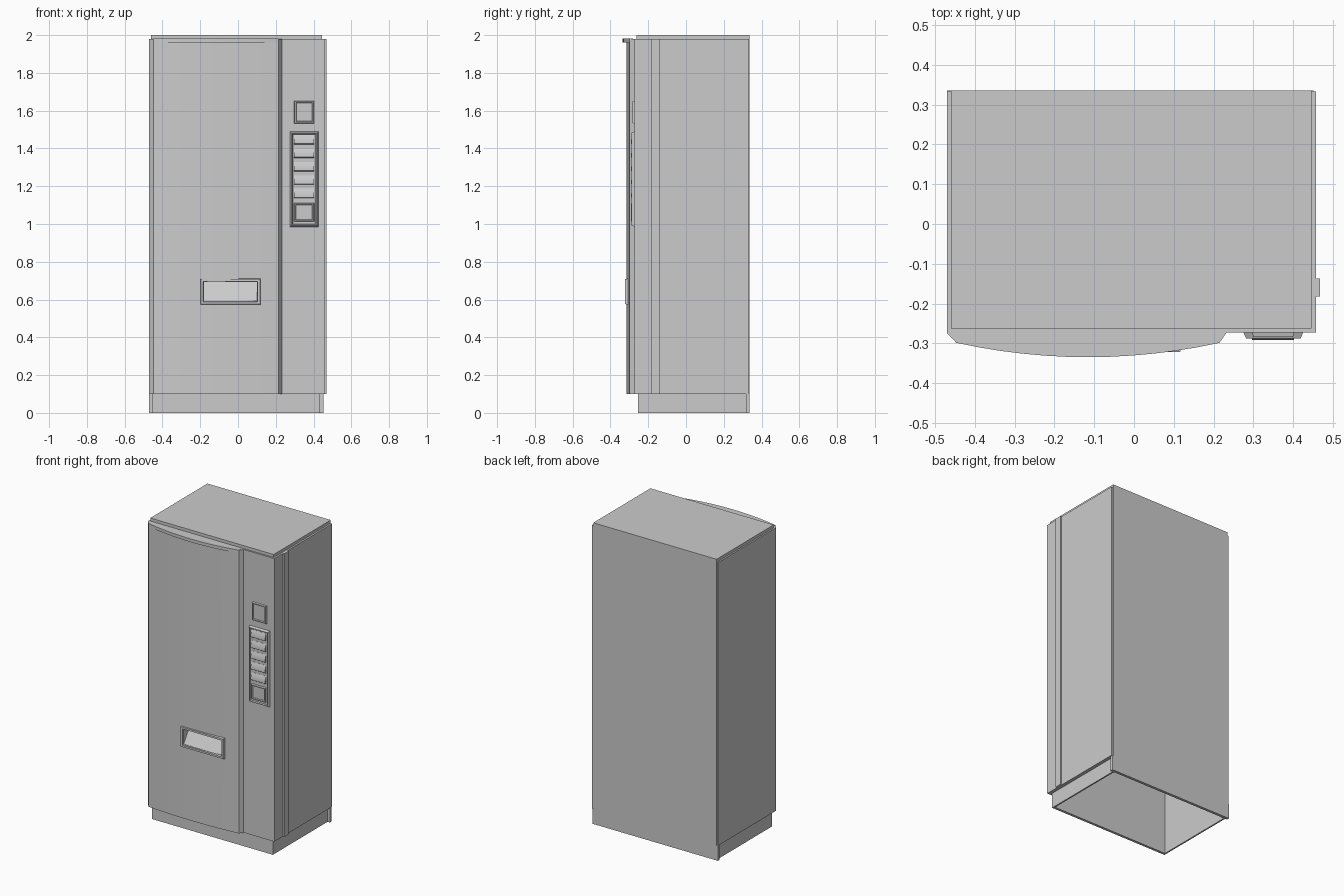
import bpy, bmesh, math
from mathutils import Vector

if "Cube" in bpy.data.objects:
    bpy.data.objects.remove(bpy.data.objects["Cube"])


def finish(name, bm, smooth=None):
    bmesh.ops.recalc_face_normals(bm, faces=bm.faces)
    me = bpy.data.meshes.new(name)
    bm.to_mesh(me)
    bm.free()
    ob = bpy.data.objects.new(name, me)
    bpy.context.collection.objects.link(ob)
    if smooth:
        bpy.ops.object.select_all(action='DESELECT')
        ob.select_set(True)
        bpy.context.view_layer.objects.active = ob
        bpy.ops.object.shade_smooth_by_angle(angle=math.radians(smooth))
    return ob


def prism(name, pts, a, b, axis='z', smooth=None):
    """Extrude an outline: (x, y) points along z, or (y, z) points along x."""
    bm = bmesh.new()
    place = (lambda p, t: (p[0], p[1], t)) if axis == 'z' else (lambda p, t: (t, p[0], p[1]))
    lo = [bm.verts.new(place(p, a)) for p in pts]
    hi = [bm.verts.new(place(p, b)) for p in pts]
    bm.faces.new(lo)
    bm.faces.new(hi)
    n = len(pts)
    for i in range(n):
        j = (i + 1) % n
        bm.faces.new((lo[i], lo[j], hi[j], hi[i]))
    return finish(name, bm, smooth)


def box(name, x0, x1, y0, y1, z0, z1):
    return prism(name, [(x0, y0), (x1, y0), (x1, y1), (x0, y1)], z0, z1)


def rings(name, x0, x1, z0, z1, steps, cap=True):
    """Nested rectangles on the front: each step is (inset, y)."""
    bm = bmesh.new()
    loops = []
    for d, y in steps:
        loops.append([bm.verts.new(p) for p in (
            (x0 + d, y, z0 + d), (x1 - d, y, z0 + d), (x1 - d, y, z1 - d), (x0 + d, y, z1 - d))])
    for a, b in zip(loops, loops[1:]):
        for i in range(4):
            j = (i + 1) % 4
            bm.faces.new((a[i], a[j], b[j], b[i]))
    if cap:
        bm.faces.new(loops[-1])
    ob = finish(name, bm)
    # make the open shell face the front
    if sum((p.normal.y * p.area) for p in ob.data.polygons) > 0:
        ob.data.flip_normals()
    return ob


def cut(ob, cutter):
    m = ob.modifiers.new("cut", 'BOOLEAN')
    m.object = cutter
    m.operation = 'DIFFERENCE'
    m.solver = 'EXACT'
    cutter.hide_render = True
    cutter.hide_viewport = False
    cutter.display_type = 'WIRE'


def bow(depth, n):
    """Bowed door front between its two chamfers."""
    out = []
    for i in range(n + 1):
        t = i / n
        out.append((-0.447 + 0.662 * t, -0.299 - depth * (1 - (2 * t - 1) ** 2)))
    return out


# Cabinet with bowed door and flat control column
outline = [(-0.47, -0.275)] + bow(0.016, 12) + [
    (0.233, -0.273), (0.458, -0.273), (0.458, 0.333), (-0.47, 0.333)]
cabinet = prism("cabinet", outline, 0.1, 1.98, smooth=20)

# Hollow inside, open at the bottom
hollow = box("hollow_cutter", -0.445, 0.425, -0.238, 0.318, -0.1, 1.94)
cut(cabinet, hollow)

# Sloped delivery recess
recess = prism("delivery_cutter", [(-0.4, 0.592), (-0.312, 0.592), (-0.246, 0.694), (-0.4, 0.694)],
               -0.18, 0.10, 'x')
cut(cabinet, recess)

# Plinth with rear skirt
plinth = box("plinth", -0.455, 0.435, -0.255, 0.318, 0, 0.1)
cut(plinth, hollow)
box("rear_skirt", -0.47, 0.452, 0.318, 0.336, 0, 0.1)

# Top cap and back panel
box("top_cap", -0.46, 0.446, -0.263, 0.336, 1.975, 2.0)
box("back_panel", -0.46, 0.446, 0.325, 0.336, 0.1, 1.99)

# Projecting lip above the door
lip = [(-0.447, -0.28)] + bow(0.036, 12) + [(0.215, -0.28)]
prism("door_top_lip", lip, 1.96, 1.981, smooth=20)

# Hinge strip on the right side
box("hinge_strip", 0.45, 0.468, -0.182, -0.137, 0.1, 1.98)

# Delivery frame around the recess
rings("delivery_frame", -0.20, 0.12, 0.572, 0.712,
      [(0, -0.305), (0.004, -0.322), (0.016, -0.322), (0.02, -0.305)], cap=False)

# Upper display and selection panel
rings("upper_display", 0.297, 0.403, 1.532, 1.652,
      [(0, -0.272), (0.003, -0.284), (0.009, -0.284), (0.012, -0.277)])
rings("selection_panel", 0.275, 0.426, 0.985, 1.49,
      [(0, -0.272), (0.007, -0.288), (0.011, -0.288), (0.015, -0.281)])
rings("coin_panel", 0.296, 0.404, 1.012, 1.112,
      [(0, -0.28), (0.003, -0.292), (0.009, -0.292), (0.012, -0.285)])

# Five rounded selection buttons
for i in range(5):
    z = 1.137 + 0.071 * i
    prof = [(-0.278, z), (-0.286, z)]
    for k in range(7):
        t = k / 6
        prof.append((-0.292 + 0.010 * t * t, z + 0.004 + 0.046 * t))
    prof.append((-0.278, z + 0.05))
    prism(f"selection_button_{i + 1}", prof, 0.297, 0.403, 'x', smooth=30)

# Apply the cuts and remove the cutters
bpy.context.view_layer.update()
dg = bpy.context.evaluated_depsgraph_get()
for ob in (cabinet, plinth):
    me = bpy.data.meshes.new_from_object(ob.evaluated_get(dg))
    ob.modifiers.clear()
    ob.data = me
for c in (hollow, recess):
    bpy.data.objects.remove(c)
